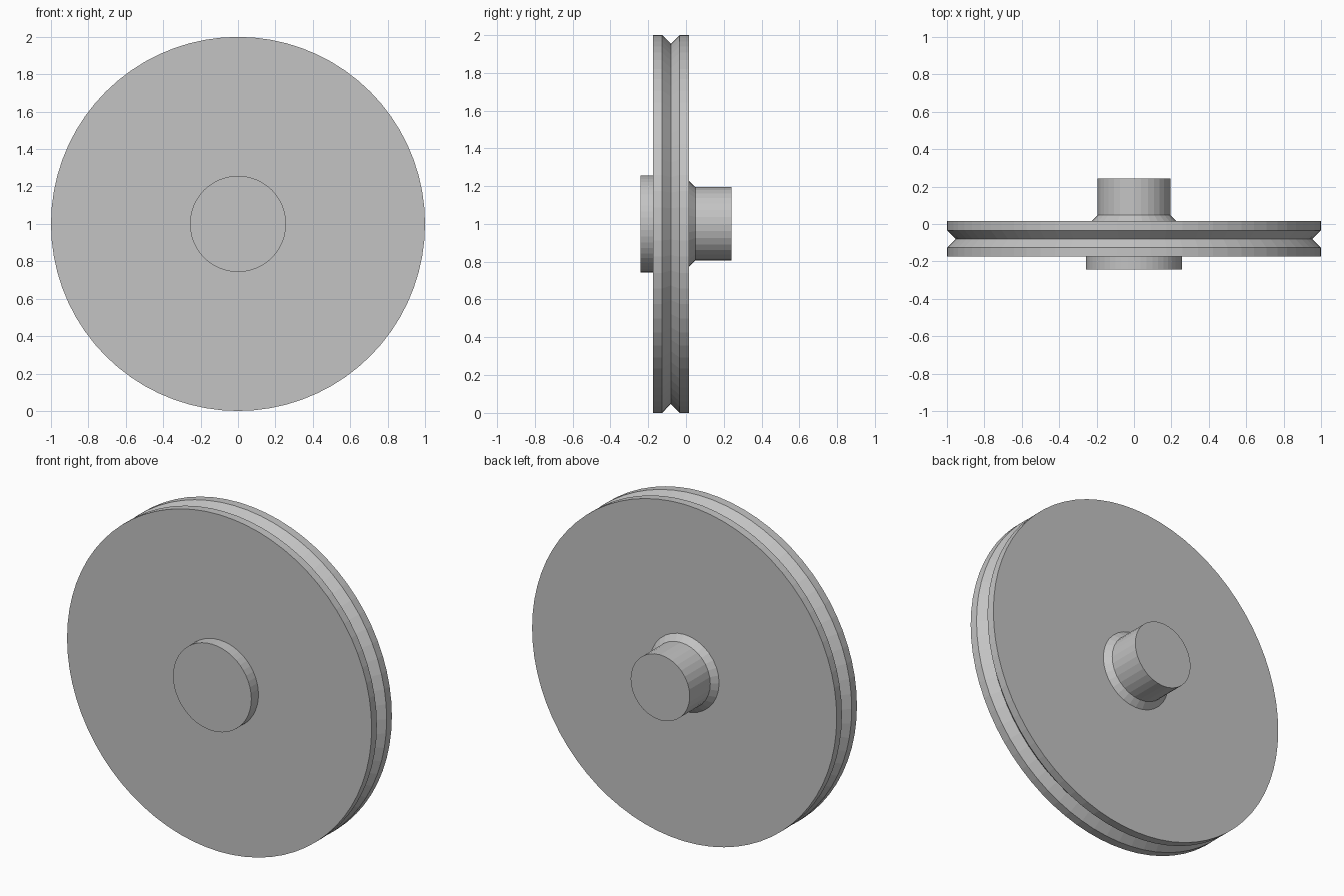
import bpy, bmesh, math

cube = bpy.data.objects.get("Cube")
if cube:
    bpy.data.objects.remove(cube)

# Plain grey metal
grey = bpy.data.materials.new("grey metal")
grey.use_nodes = True
colour = (0.55, 0.55, 0.55, 1)
grey.diffuse_color = colour
grey.node_tree.nodes["Principled BSDF"].inputs["Base Color"].default_value = colour


def lathe(name, profile, sides):
    """Turn (radius, y) points into a closed solid around the wheel axle."""
    bm = bmesh.new()
    rings = []
    for radius, y in profile:
        ring = []
        for i in range(sides):
            a = math.tau * i / sides
            ring.append(bm.verts.new((radius * math.cos(a), y, 1 + radius * math.sin(a))))
        rings.append(ring)
    for lower, upper in zip(rings, rings[1:]):
        for i in range(sides):
            j = (i + 1) % sides
            bm.faces.new((lower[i], lower[j], upper[j], upper[i]))
    bm.faces.new(rings[0])
    bm.faces.new(rings[-1])
    bmesh.ops.recalc_face_normals(bm, faces=bm.faces)
    mesh = bpy.data.meshes.new(name)
    bm.to_mesh(mesh)
    bm.free()
    mesh.materials.append(grey)
    obj = bpy.data.objects.new(name, mesh)
    bpy.context.collection.objects.link(obj)
    return obj


# Wheel disc with a V groove around the rim
lathe("grooved_wheel", [(1, -0.175), (1, -0.126), (0.953, -0.08),
                        (1, -0.034), (1, 0.015)], 72)

# Low round hub on the front
lathe("front_hub", [(0.257, -0.242), (0.257, -0.17)], 48)

# Shaft on the back, flaring into a sloped collar at the wheel
lathe("rear_shaft", [(0.228, 0.01), (0.228, 0.015), (0.194, 0.049), (0.194, 0.242)], 32)
